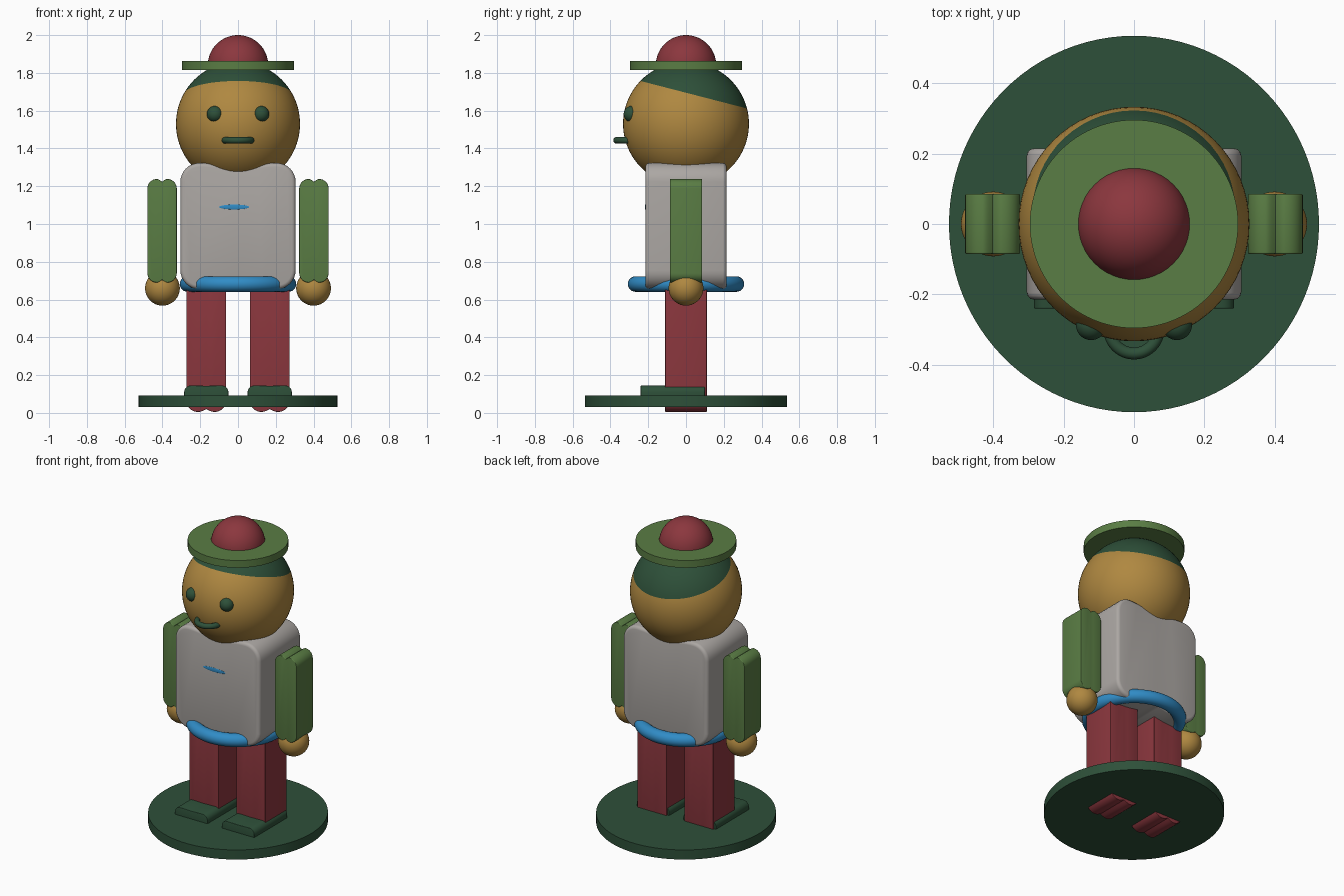
import bpy, bmesh, math
from mathutils import Vector, Matrix

default = bpy.data.objects.get("Cube")
if default:
    bpy.data.objects.remove(default, do_unlink=True)


def material(name, r, g, b):
    m = bpy.data.materials.new(name)
    m.use_nodes = True
    m.diffuse_color = (r, g, b, 1)
    m.node_tree.nodes["Principled BSDF"].inputs["Base Color"].default_value = (r, g, b, 1)
    return m


RED = material("dark red", 0.26, 0.038, 0.048)
GREY = material("warm grey", 0.41, 0.386, 0.367)
SKIN = material("ochre", 0.43, 0.246, 0.052)
GREEN = material("leaf green", 0.102, 0.205, 0.058)
DARK = material("dark green", 0.027, 0.08, 0.041)
BLUE = material("blue", 0.03, 0.262, 0.565)


def finish(name, bm, *mats):
    bmesh.ops.recalc_face_normals(bm, faces=bm.faces)
    mesh = bpy.data.meshes.new(name)
    bm.to_mesh(mesh)
    bm.free()
    for m in mats:
        mesh.materials.append(m)
    ob = bpy.data.objects.new(name, mesh)
    bpy.context.collection.objects.link(ob)
    bpy.ops.object.select_all(action='DESELECT')
    ob.select_set(True)
    bpy.context.view_layer.objects.active = ob
    bpy.ops.object.shade_smooth_by_angle(angle=math.radians(35))
    return ob


def ball(name, mat, centre, radius, scale=(1, 1, 1)):
    bm = bmesh.new()
    bmesh.ops.create_uvsphere(bm, u_segments=48, v_segments=32, radius=radius,
                              matrix=Matrix.Translation(centre) @ Matrix.Diagonal((*scale, 1)))
    return finish(name, bm, mat)


def disc(name, mat, z0, z1, rx, ry):
    bm = bmesh.new()
    place = Matrix.Translation((0, 0, (z0 + z1) / 2)) @ Matrix.Diagonal((rx, ry, z1 - z0, 1))
    bmesh.ops.create_cone(bm, cap_ends=True, segments=96, radius1=1, radius2=1, depth=1, matrix=place)
    return finish(name, bm, mat)


def ring(name, mat, centre, major, minor):
    bm = bmesh.new()
    c = Vector(centre)
    start = c + Vector((major, 0, 0))
    n = 24
    pts = [bm.verts.new(start + minor * Vector((math.cos(a), 0, math.sin(a))))
           for a in (2 * math.pi * i / n for i in range(n))]
    edges = [bm.edges.new((pts[i], pts[(i + 1) % n])) for i in range(n)]
    bmesh.ops.spin(bm, geom=pts + edges, cent=c, axis=(0, 0, 1),
                   angle=2 * math.pi, steps=64, use_merge=True)
    bmesh.ops.remove_doubles(bm, verts=bm.verts, dist=0.0001)
    return finish(name, bm, mat)


def block(name, mat, cx, half_x, y0, y1, z0, z1, r, dip, bevel):
    """Rounded front outline with dipped top and bottom edges, extruded along y."""
    quarter = []
    for i in range(9):
        t = i / 8
        quarter.append(((half_x - r) * t, dip * (1 - math.sin(t * math.pi / 2))))
    for i in range(1, 9):
        a = math.pi / 2 * i / 8
        quarter.append((half_x - r + r * math.sin(a), r - r * math.cos(a)))
    right = [(x, z1 - d) for x, d in quarter] + [(x, z0 + d) for x, d in reversed(quarter)]
    outline = right + [(-x, z) for x, z in reversed(right[1:-1])]
    bm = bmesh.new()
    face = bm.faces.new([bm.verts.new((cx + x, y0, z)) for x, z in outline])
    bmesh.ops.extrude_face_region(bm, geom=[face])
    bm.verts.ensure_lookup_table()
    for v in bm.verts[len(outline):]:
        v.co.y = y1
    bmesh.ops.recalc_face_normals(bm, faces=bm.faces)
    rims = [e for e in bm.edges if abs(e.verts[0].co.y - e.verts[1].co.y) < 1e-5]
    bmesh.ops.bevel(bm, geom=rims, offset=bevel, segments=3, profile=0.5, affect='EDGES')
    return finish(name, bm, mat)


# Stand
disc("base", DARK, 0.03, 0.092, 0.526, 0.535)

# Paired limbs
for side, s in (("left", 1), ("right", -1)):
    block(side + "_leg", RED, s * 0.168, 0.105, -0.11, 0.11, 0.005, 0.75, 0.06, 0.015, 0.003)
    block(side + "_shoe", DARK, s * 0.168, 0.117, -0.24, 0.1, 0.05, 0.145, 0.035, 0.002, 0.003)
    block(side + "_arm", GREEN, s * 0.402, 0.078, -0.085, 0.085, 0.69, 1.238, 0.05, 0.015, 0.004)
    ball(side + "_hand", SKIN, (s * 0.4, 0, 0.66), 0.092)
    ball(side + "_eye", DARK, (s * 0.122, -0.287, 1.582), 0.043)

# Body
block("torso", GREY, 0, 0.305, -0.215, 0.215, 0.655, 1.323, 0.1, 0.032, 0.02)
ring("belt", BLUE, (0, 0, 0.682), 0.267, 0.041)
ball("chest_badge", BLUE, (-0.02, -0.215, 1.09), 0.08, (1, 0.03, 0.16))

# Head with tilted hairline
bm = bmesh.new()
bmesh.ops.create_uvsphere(bm, u_segments=64, v_segments=48, radius=0.33,
                          matrix=Matrix.Translation((0, 0, 1.53)) @ Matrix.Diagonal((0.995, 1.01, 1, 1)))
hairline = Vector((0, 0, 1.695))
tilt = Vector((0, 0.258, 1)).normalized()
bmesh.ops.bisect_plane(bm, geom=bm.verts[:] + bm.edges[:] + bm.faces[:],
                       plane_co=hairline, plane_no=tilt)
for f in bm.faces:
    f.material_index = int((f.calc_center_median() - hairline).dot(tilt) > 0)
finish("head", bm, SKIN, DARK)
ring("mouth", DARK, (0, -0.298, 1.443), 0.07, 0.017)

# Hat
disc("hat_brim", GREEN, 1.815, 1.862, 0.296, 0.296)
ball("hat_crown", RED, (0, 0, 1.84), 0.16)
